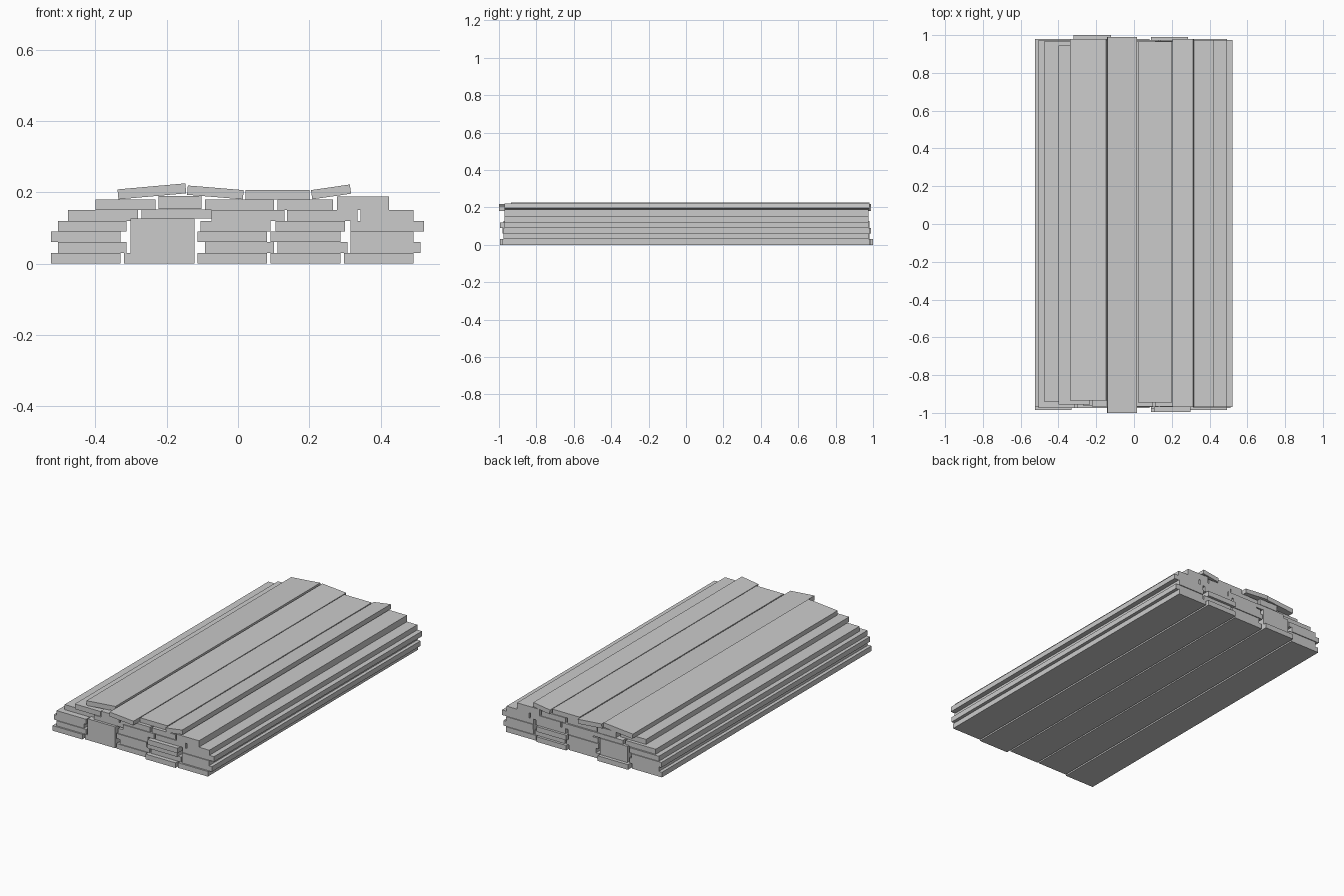
import bpy, math
from mathutils import Matrix, Vector


def board(name, x0, x1, z, y0=-.975, y1=.975, t=.03, rise=0.0):
    """Plank from x0 to x1 with its underside at z; rise tilts it across x."""
    w = x1 - x0
    bpy.ops.mesh.primitive_cube_add(size=1)
    o = bpy.context.object
    o.name = o.data.name = name
    o.data.transform(Matrix.Diagonal((w, y1 - y0, t, 1)))
    o.location = Vector(((x0 + x1) / 2, (y0 + y1) / 2, z + t / 2 + rise / 2))
    o.rotation_euler.y = -math.atan2(rise, w)


# stacked layers: (bottom z, [(x0, x1, front y, back y), ...])
layers = [
    (0.0, [(-.525, -.33, -.985, .975), (-.32, -.122, -.975, 1.0), (-.113, .082, -.975, .975),
           (.091, .287, -.995, .99), (.297, .492, -.985, .98)]),
    (.03, [(-.505, -.312, -.975, .975), (-.093, .101, -.97, .975),
           (.111, .307, -.97, .975), (.316, .512, -.975, .975)]),
    (.06, [(-.525, -.33, -.97, .98), (-.113, .082, -.975, .98),
           (.091, .287, -.98, .99), (.316, .492, -.975, .98)]),
    (.09, [(-.505, -.312, -.975, .975), (-.105, .091, -.97, .975),
           (.105, .3, -.995, .975), (.316, .522, -.97, .975)]),
    (.12, [(-.477, -.28, -.94, .965), (-.074, .13, -.97, .975),
           (.138, .335, -.97, .975), (.344, .492, -.97, .975)]),
    (.15, [(-.4, -.232, -.955, .945), (-.093, .101, -.965, .965),
           (.111, .267, -.965, .97), ]),
]
for i, (z, row) in enumerate(layers):
    for j, (x0, x1, y0, y1) in enumerate(row):
        board(f"layer_{i + 1}_plank_{j + 1}", x0, x1, z, y0, y1)

# thicker pieces and the planks raised by them
board("thick_beam", -.302, -.122, .03, -.975, .98, .096)
board("raised_plank", -.27, -.074, .126, -.96, .975, .025)
board("upper_raised_plank", -.223, -.102, .153, -.965, .975, .036)
board("thick_side_plank", .277, .424, .15, -.97, .975, .038)

# loose top planks, some leaning
board("top_plank_1", -.337, -.146, .18, -.935, .98, .028, .017)
board("top_plank_2", -.142, .015, .193, -1.0, .99, .026, -.013)
board("top_plank_3", .021, .2, .18, -.945, .965, .027)
board("top_plank_4", .206, .316, .18, -.97, .98, .026, .016)
